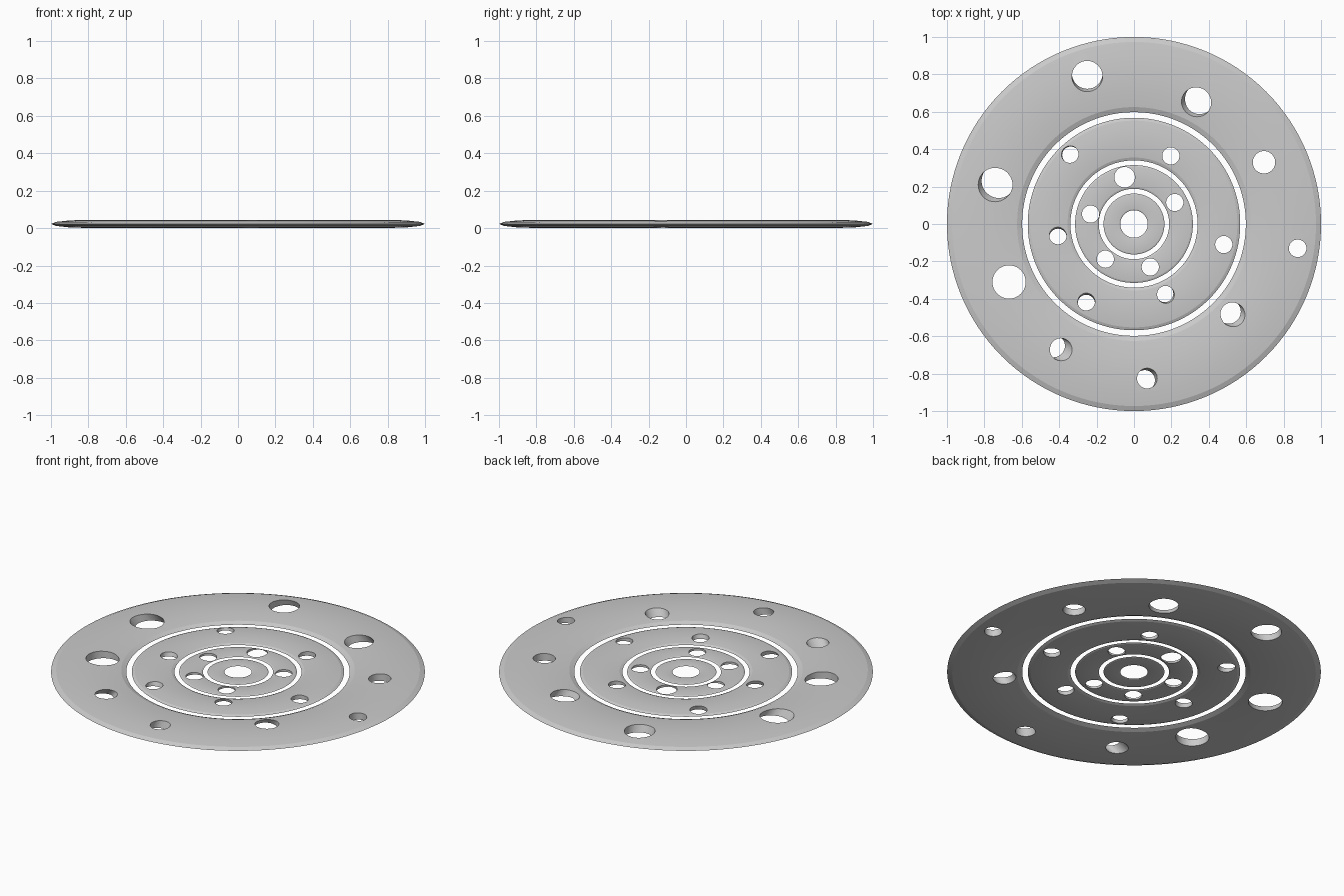
import bpy, bmesh, math

if "Cube" in bpy.data.objects:
    bpy.data.objects.remove(bpy.data.objects["Cube"])

MID_Z = 0.0225      # height of the disc's mid plane
FLAT = 0.108        # ring section height relative to its width

metal = bpy.data.materials.new("light grey")
metal.diffuse_color = (0.6, 0.6, 0.6, 1)
metal.use_nodes = True
metal.node_tree.nodes["Principled BSDF"].inputs["Base Color"].default_value = metal.diffuse_color


def to_object(name, bm):
    bmesh.ops.recalc_face_normals(bm, faces=bm.faces)
    me = bpy.data.meshes.new(name)
    bm.to_mesh(me)
    bm.free()
    ob = bpy.data.objects.new(name, me)
    bpy.context.collection.objects.link(ob)
    me.materials.append(metal)
    return ob


def flat_ring(name, r_in, r_out, seg=128, sec=12):
    """Torus squashed to a thin lens-shaped section."""
    bm = bmesh.new()
    mid, half = (r_in + r_out) / 2, (r_out - r_in) / 2
    loops = []
    for i in range(seg):
        a = 2 * math.pi * i / seg
        loop = []
        for j in range(sec):
            b = 2 * math.pi * j / sec
            r = mid + half * math.cos(b)
            loop.append(bm.verts.new((r * math.cos(a), r * math.sin(a),
                                      MID_Z + half * FLAT * math.sin(b))))
        loops.append(loop)
    for i in range(seg):
        p, q = loops[i], loops[(i + 1) % seg]
        for j in range(sec):
            k = (j + 1) % sec
            bm.faces.new((p[j], q[j], q[k], p[k]))
    return to_object(name, bm)


def drill(ring, holes, seg=40):
    """Cut slanted round holes: x, y, radius, slant x, slant y (bottom minus top)."""
    bm = bmesh.new()
    for x, y, r, sx, sy in holes:
        rims = []
        for t in (-1.5, 1.5):       # well below and above the ring
            rims.append([bm.verts.new((x - sx * t / 2 + r * math.cos(2 * math.pi * i / seg),
                                       y - sy * t / 2 + r * math.sin(2 * math.pi * i / seg),
                                       MID_Z + t * 0.02)) for i in range(seg)])
        lo, hi = rims
        bm.faces.new(lo[::-1])
        bm.faces.new(hi)
        for i in range(seg):
            k = (i + 1) % seg
            bm.faces.new((lo[i], lo[k], hi[k], hi[i]))
    cutter = to_object("hole_cutter", bm)
    cutter.hide_render = True
    mod = ring.modifiers.new("holes", 'BOOLEAN')
    mod.operation = 'DIFFERENCE'
    mod.solver = 'EXACT'
    mod.object = cutter
    bpy.context.view_layer.objects.active = ring
    bpy.ops.object.modifier_apply(modifier=mod.name)
    bpy.data.objects.remove(cutter)


# Four concentric rings
outer = flat_ring("outer_ring", 0.598, 1.0)
middle = flat_ring("middle_ring", 0.34, 0.568)
inner = flat_ring("inner_ring", 0.188, 0.315)
hub = flat_ring("hub_ring", 0.073, 0.163)

# Outer holes grow around the ring and slant differently
drill(outer, [
    (-0.25, 0.797, 0.082, 0.0, 0.015),
    (0.343, 0.66, 0.08, 0.02, 0.018),
    (0.695, 0.33, 0.06, 0.0, 0.0),
    (0.875, -0.13, 0.047, 0.0, 0.0),
    (0.518, -0.477, 0.064, -0.022, 0.016),
    (0.064, -0.83, 0.054, -0.012, -0.01),
    (-0.41, -0.662, 0.06, -0.038, 0.018),
    (-0.668, -0.31, 0.089, 0.0, 0.0),
    (-0.733, 0.22, 0.091, 0.018, 0.02),
])
# Middle ring: six equal holes
drill(middle, [(x, y, 0.046, sx, sy) for x, y, sx, sy in (
    (-0.34, 0.37, 0.01, -0.01), (0.197, 0.364, 0, 0), (0.48, -0.11, 0, 0),
    (0.167, -0.375, -0.01, 0.01), (-0.255, -0.42, 0, -0.015), (-0.407, -0.067, 0, -0.015))])
# Inner ring: five holes, one larger
drill(inner, [(x, y, r, 0, 0) for x, y, r in (
    (-0.05, 0.25, 0.055), (0.218, 0.115, 0.046), (0.087, -0.23, 0.046),
    (-0.153, -0.188, 0.046), (-0.232, 0.053, 0.046))])

# Smooth around the rings, crisp at the rims and hole edges
for ob in (outer, middle, inner, hub):
    bpy.ops.object.select_all(action='DESELECT')
    ob.select_set(True)
    bpy.context.view_layer.objects.active = ob
    bpy.ops.object.shade_smooth_by_angle(angle=math.radians(14))
